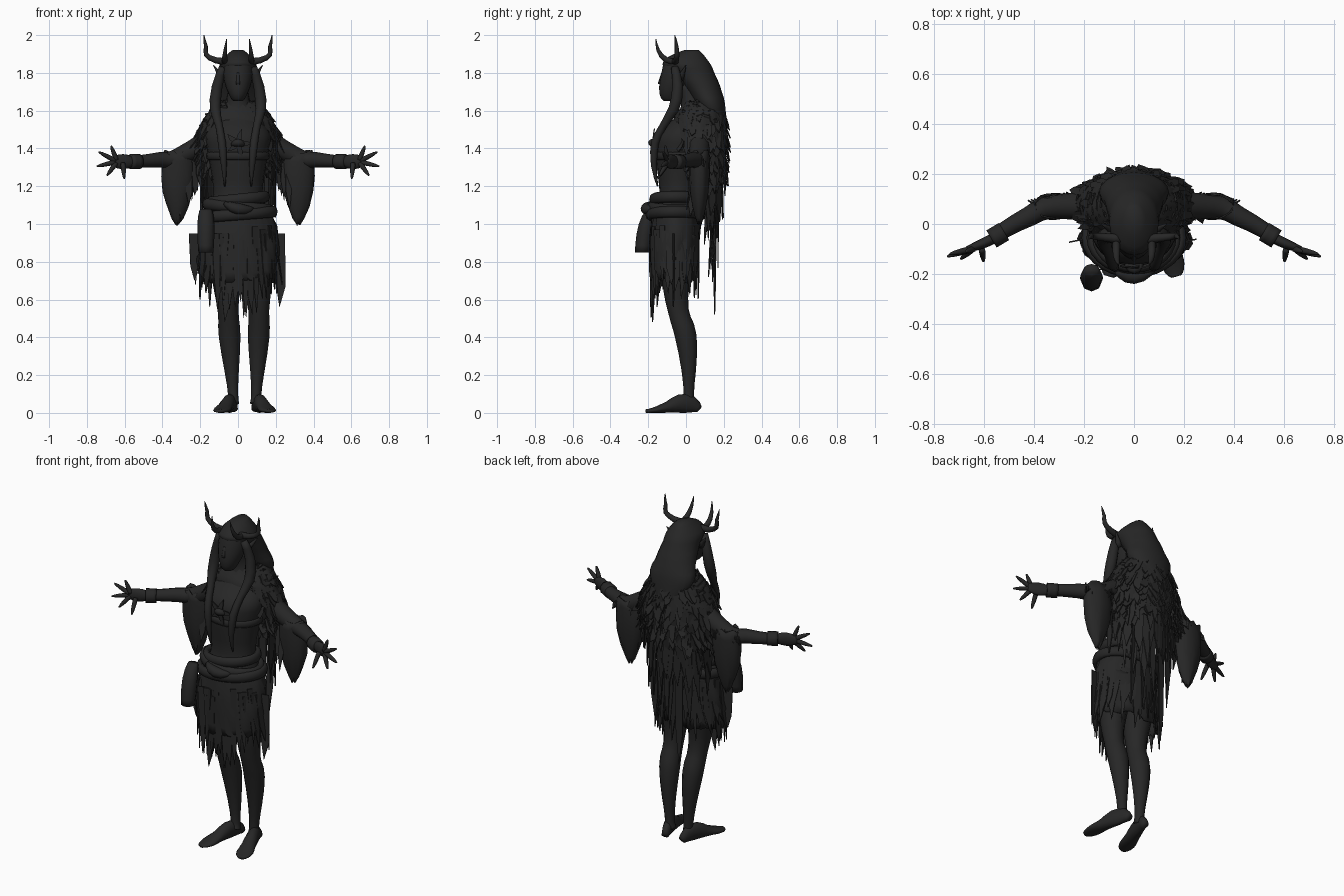
import bpy, bmesh, math, random
from mathutils import Vector as V

random.seed(7)
rnd = random.uniform
cos, sin = math.cos, math.sin
SIDES = {"left": 1, "right": -1}

cube = bpy.data.objects.get("Cube")
if cube:
    bpy.data.objects.remove(cube)

charcoal = bpy.data.materials.new("charcoal")
charcoal.use_nodes = True
colour = (.02, .02, .02, 1)
charcoal.diffuse_color = colour
charcoal.node_tree.nodes["Principled BSDF"].inputs["Base Color"].default_value = colour


def finish(name, bm, smooth=True, thickness=0):
    bmesh.ops.recalc_face_normals(bm, faces=bm.faces)
    mesh = bpy.data.meshes.new(name)
    bm.to_mesh(mesh)
    bm.free()
    part = bpy.data.objects.new(name, mesh)
    bpy.context.collection.objects.link(part)
    mesh.materials.append(charcoal)
    for face in mesh.polygons:
        face.use_smooth = smooth
    if thickness:
        part.modifiers.new("thickness", "SOLIDIFY").thickness = thickness


def angles(count):
    return [math.tau * i / count for i in range(count)]


def spline(points, steps=3):
    """Smooth curve through points of any dimension."""
    points = [V(p) for p in points]
    curve = []
    for i, (a, b) in enumerate(zip(points, points[1:])):
        before = points[max(i - 1, 0)]
        after = points[min(i + 2, len(points) - 1)]
        for k in range(steps):
            t = k / steps
            start = a + (b - before) * (t / 2)
            end = b - (after - a) * ((1 - t) / 2)
            curve.append(start.lerp(end, t * t * (3 - 2 * t)))
    return curve + [points[-1]]


def skin(bm, rings, capped=True, closed=False):
    """Bridge rings of points into a surface."""
    rings = [[bm.verts.new(p) for p in ring] for ring in rings]
    pairs = list(zip(rings, rings[1:]))
    if closed:
        pairs.append((rings[-1], rings[0]))
    elif capped:
        bm.faces.new(rings[0])
        bm.faces.new(rings[-1])
    for low, high in pairs:
        for i in range(len(low)):
            bm.faces.new((low[i - 1], low[i], high[i], high[i - 1]))


def on_ellipse(row, a, x=0):
    z, y, width, depth = row
    return V((x + width * cos(a), y + depth * sin(a), z))


def loft(name, rows, count=20, x=0, rough=0, cloth=0):
    """Stack ellipses (height, centre y, half width, half depth); cloth is open and thin."""
    rings = []
    for row in spline(rows):
        ring = []
        for a in angles(count):
            z, y, width, depth = row
            f = 1 + rnd(-rough, rough)
            ring.append(on_ellipse((z + rnd(-rough, rough) / 4, y, width * f, depth * f), a, x))
        rings.append(ring)
    bm = bmesh.new()
    skin(bm, rings, capped=not cloth)
    finish(name, bm, thickness=cloth)


def tube(name, points, count=12, closed=False, ref=None):
    """Sweep an oval along points (x, y, z, radius) with an optional second radius."""
    points = points if closed else spline(points)
    path = [V(p[:3]) for p in points]
    span = (path[-1] - path[0]).normalized()
    ref = V(ref or ((0, 1, 0) if abs(span.y) < .8 else (0, 0, 1)))
    rings = []
    for i, p in enumerate(path):
        after = path[(i + 1) % len(path)] if closed else path[min(i + 1, len(path) - 1)]
        before = path[i - 1] if closed else path[max(i - 1, 0)]
        along = (after - before).normalized()
        side = along.cross(ref).normalized()
        up = side.cross(along)
        wide, deep = points[i][3], points[i][-1]
        rings.append([p + side * wide * cos(a) + up * deep * sin(a) for a in angles(count)])
    bm = bmesh.new()
    skin(bm, rings, closed=closed)
    finish(name, bm)


def both(name, points, **options):
    """The same tube on the left and the right."""
    for side, s in SIDES.items():
        tube(side + "_" + name, [(s * x, *rest) for x, *rest in points], **options)


def band(name, z, y, width, depth, thick, height, tilt=0):
    """Closed wrap around the body."""
    points = []
    for a in angles(28):
        p = on_ellipse((z + tilt * cos(a), y, width, depth), a)
        points.append((*p, thick, height))
    tube(name, points, count=8, closed=True, ref=(0, 0, 1))


def shreds(name, strips):
    """Torn pointed strips: top, tip, width, direction of the width."""
    bm = bmesh.new()
    for top, tip, width, across in strips:
        top, tip = V(top), V(tip)
        across = V(across).normalized() * width / 2
        middle = top.lerp(tip, rnd(.5, .75)) + across * rnd(-.4, .4)
        a, b, c, d = [bm.verts.new(p) for p in (top - across, top + across,
                                                middle + across * .8, middle - across * .8)]
        bm.faces.new((a, b, c, d))
        bm.faces.new((d, c, bm.verts.new(tip)))
    finish(name, bm, smooth=False, thickness=.006)


# Torso with neck, face and nose
loft("torso", [(.85, -.03, .14, .09), (1.05, -.04, .16, .12), (1.17, -.04, .13, .1), (1.38, -.03, .16, .13),
               (1.5, -.01, .16, .12), (1.6, .04, .08, .07), (1.74, 0, .05, .05)])
loft("face", [(1.65, -.08, .02, .03), (1.69, -.08, .05, .06), (1.8, -.04, .08, .09), (1.87, -.02, .07, .09)])
tube("nose", [(0, -.12, 1.8, .01), (0, -.14, 1.74, .01)], ref=(1, 0, 0))

# Long hair, braids, ears
loft("hair", [(1.92, .03, .03, .04), (1.86, 0, .09, .12), (1.8, .04, .1, .11), (1.7, .1, .12, .09),
              (1.6, .14, .13, .07), (1.47, .19, .04, .03)])
both("braid", [(.08, -.06, 1.83, .02), (.12, -.05, 1.66, .03), (.1, -.12, 1.52, .02),
               (.08, -.17, 1.38, .02), (.07, -.15, 1.2, .004)])
both("ear", [(.08, -.03, 1.77, .02), (.13, 0, 1.84, .002)])

# Antlers, each with an outer branch and a forward tine
both("antler", [(.05, -.06, 1.86, .02), (.15, -.05, 1.88, .014), (.17, -.05, 1.94, .01), (.18, -.06, 2, .002)])
both("antler_tine", [(.07, -.06, 1.86, .015), (.07, -.13, 1.89, .013), (.06, -.16, 1.98, .002)], ref=(1, 0, 0))

# Arms with wrist wraps, palms and fanned fingers
both("arm", [(.12, .06, 1.47, .06), (.3, .07, 1.36, .05), (.42, .03, 1.34, .04), (.56, -.05, 1.33, .03)])
both("wrist_wrap", [(.52, -.03, 1.33, .04), (.57, -.06, 1.33, .04)])
both("palm", [(.55, -.05, 1.33, .02, .02), (.61, -.08, 1.33, .04, .02), (.67, -.1, 1.33, .02, .01)])
for k, finger in enumerate(("thumb", "first_finger", "middle_finger", "ring_finger", "little_finger")):
    turn = math.radians(41 * k - 95)
    reach = .1 if k in (2, 3) else .08
    fan = V((cos(turn), 0, sin(turn)))
    root = V((.61 if k == 0 else .64, -.1, 1.33)) + fan * .01
    tip = root + fan * reach + V((0, .01 * k - .05, 0))
    both(finger, [(*root, .013), (*root.lerp(tip, .6), .011), (*tip, .004)], count=8)

# Legs and bare feet
for side, hip, ankle, toe in (("left", .09, .09, .17), ("right", -.08, -.02, -.1)):
    leg = [(.95, -.03, .09), (.75, -.05, .08), (.54, -.04, .055), (.4, 0, .057), (.15, .015, .03), (.05, .01, .03)]
    bow = .02 if side == "left" else 0
    points = []
    for z, y, radius in leg:
        x = ankle + (hip - ankle) * z + bow * sin(math.pi * z)
        points.append((x, y, z, radius))
    tube(side + "_leg", points)
    foot = [(0, .02, .02), (.25, .03, .05), (.6, .04, .03), (.85, .045, .015), (1, .02, .01)]
    tube(side + "_foot", [(ankle + (toe - ankle) * t, .07 - .28 * t, tall, wide, tall) for t, wide, tall in foot])

# Hanging sleeves, their tatters and the upper arm feathers
for side, s in SIDES.items():
    loft(side + "_sleeve", [(1.38, .07, .08, .05), (1.18, .07, .08, .05), (1, .07, .01, .01)],
         x=s * .32, rough=.05, cloth=.006)
    tatters, feathers = [], []
    for k in range(8):
        x = .2 + .015 * k
        tatters.append(((s * x, .06, 1.36), (s * x, rnd(0, .1), 1.2 - .025 * k), .04, (1, .3, 0)))
    for k in range(14):
        x = .22 + .012 * k
        top = V((s * x, .1 - .04 * k / 14, 1.4 - .003 * k))
        feathers.append((top, top + V((s * .05, .03, -rnd(.02, .09))), .04, (s, .5, 1)))
    shreds(side + "_sleeve_tatters", tatters)
    shreds(side + "_arm_feathers", feathers)

# Shoulder mantle covered in rows of ragged feathers
mantle = [(1.65, .09, .1, .09), (1.6, .08, .15, .12), (1.52, .07, .2, .14), (1.42, .08, .23, .13), (1.3, .09, .2, .11)]
loft("mantle", mantle, count=36, rough=.03, cloth=.008)
feathers = []
for row in spline(mantle):
    for a in angles(38):
        a += rnd(-.1, .1)
        if sin(a) > -.8:
            top = on_ellipse(row, a)
            tip = top + V((cos(a), sin(a), 0)) * rnd(0, .03) + V((rnd(-.03, .03), 0, -rnd(.05, .1)))
            feathers.append((top, tip, rnd(.03, .055), (-sin(a), cos(a), rnd(-.5, .5))))
shreds("mantle_feathers", feathers)

# Long torn strips of the back cape, longest in the middle
strips = []
for layer in range(3):
    for k in range(19):
        a = math.pi * k / 18 + rnd(-.06, .06)
        top = on_ellipse((1.34, .09 - .02 * layer, .2, .12), a)
        drop = (.2 + .15 * layer) * rnd(.65, 1.15) * (.6 + .4 * sin(a))
        strips.append((top, top + V((0, rnd(-.03, .02), -drop)), rnd(.04, .06), (-sin(a), cos(a), 0)))
for k in range(5):
    x = .06 * (k - 2)
    strips.append(((x, .16, 1.25), (x, rnd(.12, .17), .52 if k == 1 else rnd(.65, .8)), .05, (1, .2, 0)))
shreds("cape_strips", strips)

# Chest wrap with a tied bow
band("chest_wrap", 1.36, -.03, .16, .13, .008, .02)
tube("chest_knot", [(-.03, -.16, 1.42, .01), (0, -.18, 1.43, .02), (.03, -.16, 1.42, .01)])
bow = V((0, -.18, 1.43))
shreds("chest_ties", [(bow, bow + V((cos(a) * .07, .01, sin(a) * .08)), .03, (-sin(a), 0, cos(a)))
                      for a in angles(5)])

# Layered waist sash, knot and hip pouch
for k in range(3):
    band("waist_sash", 1.05 + .04 * k, -.055, .19 - .02 * k, .14 - .01 * k, .02, .03, tilt=.015 * (-1) ** k)
tube("sash_knot", [(-.07, -.19, 1.11, .01), (0, -.21, 1.08, .03), (.08, -.18, 1.08, .01)])
loft("hip_pouch", [(1.08, -.18, .03, .02), (1, -.21, .045, .04), (.85, -.23, .04, .04)], count=8, x=-.17)

# Ragged skirt with hanging tatters, longer at the front
loft("skirt", [(1.08, -.05, .17, .12), (.9, -.06, .21, .13), (.7, -.07, .2, .12)], count=40, rough=.06, cloth=.006)
tatters = []
for a in angles(46):
    top = on_ellipse((rnd(.85, 1), -.06, .2, .13), a)
    hem = .56 if sin(a) < -.7 else .66
    tip = on_ellipse((hem + rnd(-.07, .1), -.06, rnd(.21, .24), .13), a)
    tatters.append((top, tip, rnd(.03, .06), (-sin(a), cos(a), 0)))
for x, z in ((.22, .56), (-.23, .7), (.03, .5), (-.07, .48), (-.11, .55)):
    y = -.07 if abs(x) > .2 else -.18
    tatters.append(((x, y, .95), (x, y, z), .06, (1, .2, 0)))
shreds("skirt_tatters", tatters)
